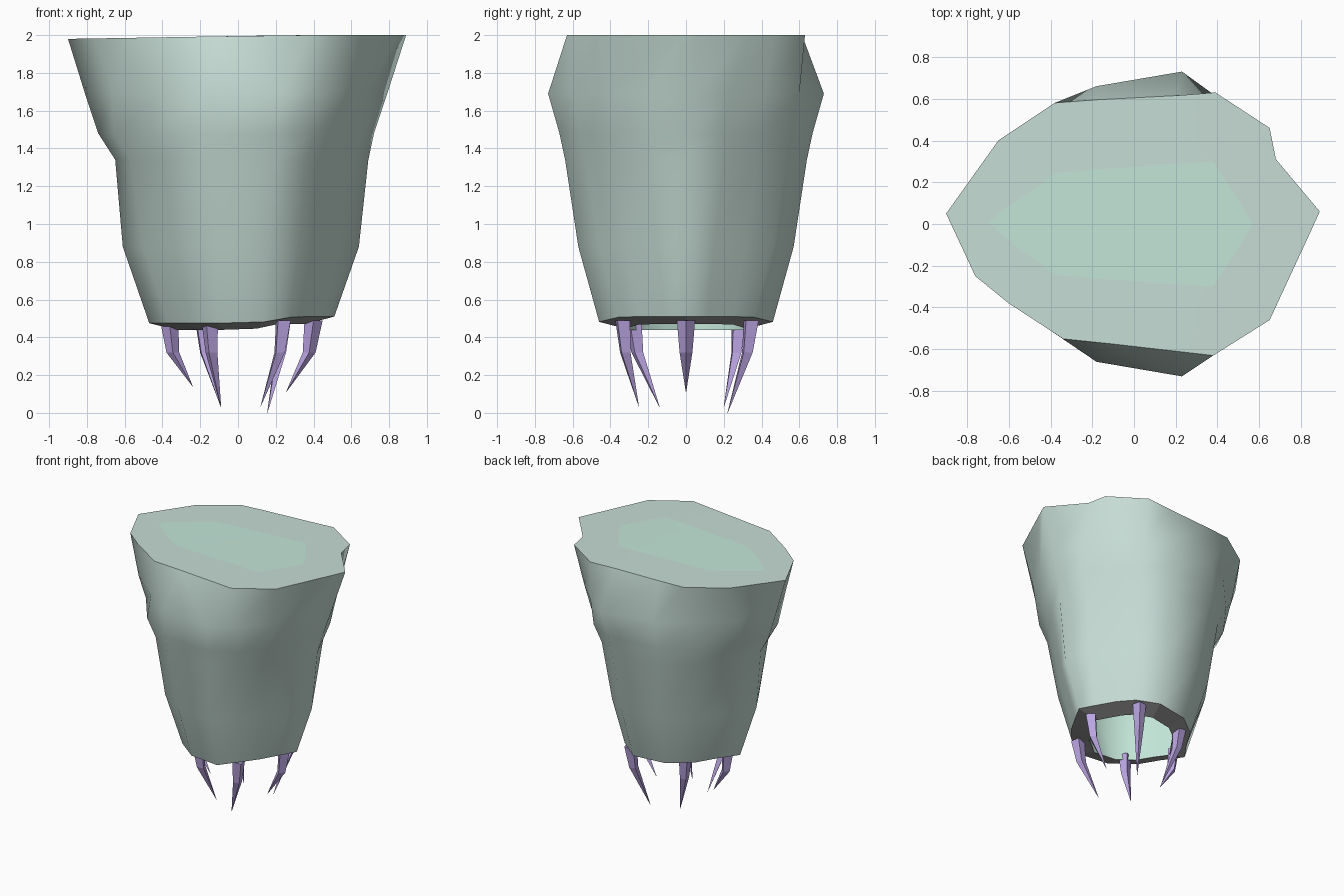
import bpy, bmesh
from mathutils import Vector

if "Cube" in bpy.data.objects:
    bpy.data.objects.remove(bpy.data.objects["Cube"])


def material(name, rgb):
    m = bpy.data.materials.new(name)
    m.diffuse_color = (*rgb, 1)
    m.use_nodes = True
    m.node_tree.nodes["Principled BSDF"].inputs["Base Color"].default_value = m.diffuse_color
    return m


HIDE = material("hide", (0.57, 0.72, 0.67))
LIP = material("lip", (0.36, 0.35, 0.35))
GULLET = material("gullet", (0.55, 0.79, 0.69))
TOOTH = material("tooth", (0.50, 0.38, 0.77))


def mirror(half):
    """Half outline from +x round to -x, mirrored across y."""
    return half + [(x, -y) for x, y in reversed(half[1:-1])]


def ring(outline, z, s=1, rise=0, x0=-.9, x1=.3):
    """Outline scaled and lifted; the height rises between x0 and x1."""
    return [Vector((x * s, y * s, z + rise * min(1, max(0, (x - x0) / (x1 - x0)))))
            for x, y in outline]


def loft(name, rings, mats, cap_start=False, cap_end=False, angle=None, flip=False):
    """Skin a list of rings; the end cap uses the last material."""
    bm = bmesh.new()
    loops = [[bm.verts.new(p) for p in r] for r in rings]
    n = len(loops[0])
    for a, b in zip(loops, loops[1:]):
        for i in range(n):
            j = (i + 1) % n
            bm.faces.new((a[i], a[j], b[j], b[i]))
    if cap_start:
        bm.faces.new(list(reversed(loops[0])))
    if cap_end:
        bm.faces.new(loops[-1]).material_index = len(mats) - 1
    if flip:
        bmesh.ops.reverse_faces(bm, faces=bm.faces[:])
    me = bpy.data.meshes.new(name)
    bm.to_mesh(me)
    bm.free()
    for m in mats:
        me.materials.append(m)
    ob = bpy.data.objects.new(name, me)
    bpy.context.collection.objects.link(ob)
    bpy.ops.object.select_all(action='DESELECT')
    ob.select_set(True)
    bpy.context.view_layer.objects.active = ob
    if angle:
        bpy.ops.object.shade_smooth_by_angle(angle=angle)


# Cross-sections of the body, top to bottom
top = [(.89, .06), (.68, .31), (.65, .46), (.39, .63), (.2, .615), (-.18, .595),
       (-.38, .58), (-.65, .40), (-.9, .05), (-.76, -.25), (-.6, -.38), (-.34, -.55),
       (-.1, -.575), (.38, -.63), (.65, -.46), (.84, -.05)]
bulge = mirror([(.79, .04), (.68, .23), (.59, .42), (.41, .6), (.23, .73), (-.18, .66),
                (-.40, .51), (-.66, .29), (-.81, .04)])
neck = mirror([(.72, .03), (.66, .2), (.55, .38), (.41, .56), (.21, .67), (-.19, .64),
               (-.46, .47), (-.66, .2), (-.74, .03)])
waist = mirror([(.69, 0), (.6, .2), (.48, .38), (.36, .53), (.2, .64), (-.18, .61),
                (-.40, .45), (-.57, .21), (-.65, 0)])
belly = mirror([(.64, 0), (.54, .15), (.43, .31), (.32, .46), (.16, .57), (-.14, .54),
                (-.36, .39), (-.5, .19), (-.61, 0)])
mouth = mirror([(.51, 0), (.45, .11), (.37, .25), (.28, .36), (.14, .46), (-.11, .42),
                (-.28, .29), (-.37, .14), (-.47, 0)])
core = mirror([(.57, 0), (.5, .12), (.44, .21), (.38, .3), (.1, .28), (-.2, .26),
               (-.38, .24), (-.55, .12), (-.7, .01)])

# Outer body, cut flat at the top with the core showing
rim = ring(mouth, .475, 1, .035, .1, .3)
loft("body", [rim, ring(belly, .88), ring(waist, 1.34), ring(neck, 1.48),
              ring(bulge, 1.69), ring(top, 1.98, 1, .02), ring(core, 1.98, 1, .02)],
     [HIDE, GULLET], cap_end=True, angle=1.1)

# Underside of the mouth and the hollow gullet above it
lip_edge = ring(mouth, .44, .7, .03, .1, .3)
loft("mouth_lip", [lip_edge, rim], [LIP])
loft("gullet", [lip_edge, ring(belly, .9, .66), ring(core, 1.5), ring(core, 1.978, 1, .02)],
     [GULLET], angle=1.1, flip=True)


# Bent four-sided teeth around the mouth
def tooth(name, base, tip):
    tip, base = Vector(tip), Vector((*base, .49))
    run = Vector((tip.x - base.x, tip.y - base.y, 0))
    inward = run.normalized()
    side = Vector((-inward.y, inward.x, 0))
    mid = base + run * .16
    mid.z = .32
    rings = []
    for c, w in ((base, .048), (mid, .034), (tip, .001)):
        rings.append([c - inward * w, c - side * w, c + inward * w, c + side * w])
    loft(name, rings, [TOOTH], cap_start=True, cap_end=True, flip=True)


teeth = [((-.365, 0), (-.24, 0, .14)), ((.40, 0), (.255, 0, .11)),
         ((.24, -.335), (.12, -.25, .035)), ((-.15, -.28), (-.09, -.14, .03)),
         ((.24, .345), (.155, .22, 0)), ((-.19, .28), (-.09, .20, .03))]
for i, (b, t) in enumerate(teeth):
    tooth(f"tooth_{i + 1}", b, t)
